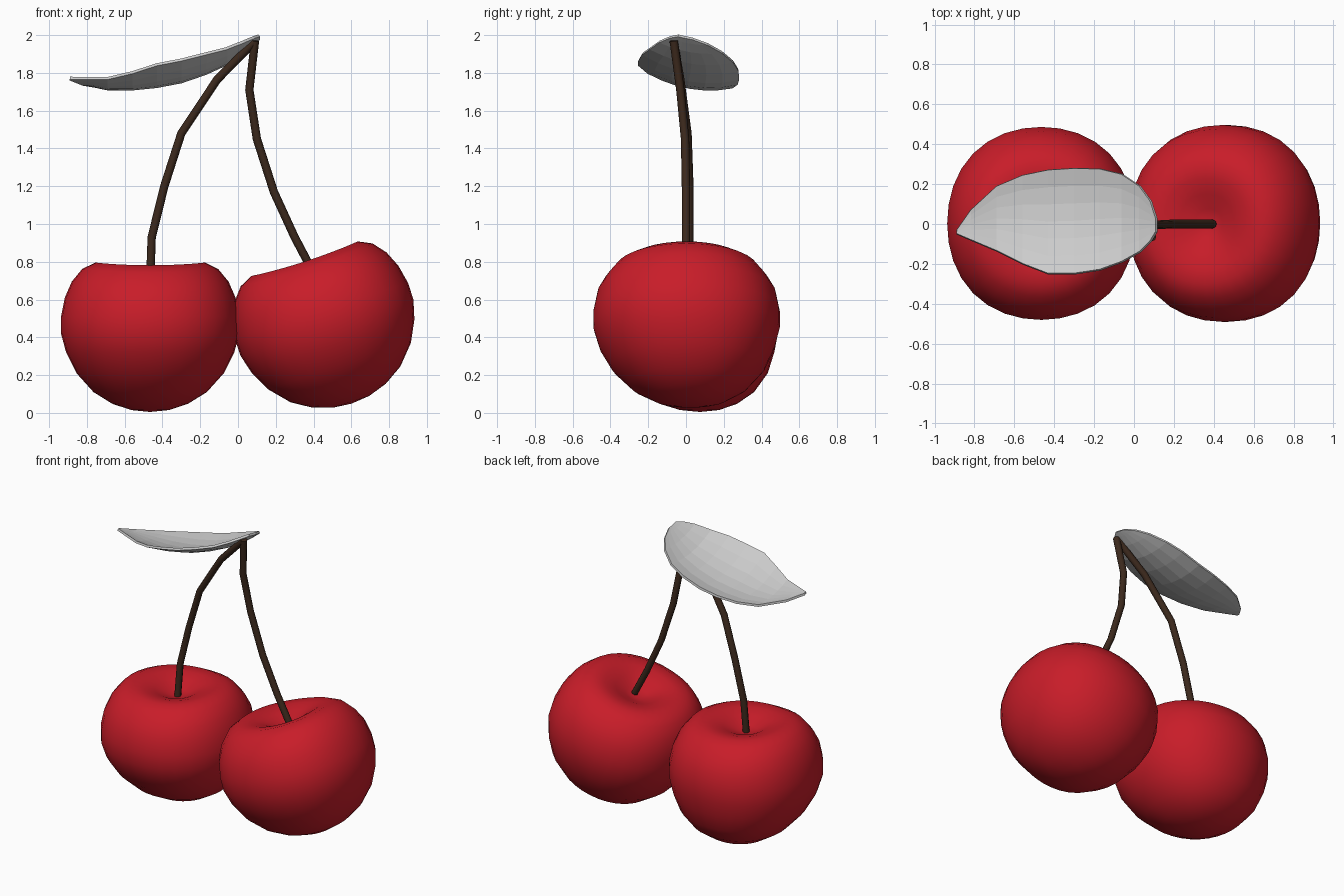
import bpy, bmesh, math
from mathutils import Matrix, Vector

if "Cube" in bpy.data.objects:
    bpy.data.objects.remove(bpy.data.objects["Cube"])


def material(name, rgb):
    m = bpy.data.materials.new(name)
    m.diffuse_color = (*rgb, 1)
    m.use_nodes = True
    m.node_tree.nodes["Principled BSDF"].inputs["Base Color"].default_value = m.diffuse_color
    return m


RED = material("cherry_red", (0.58, 0.012, 0.022))
BROWN = material("stem_brown", (0.045, 0.022, 0.012))


def add_mesh(name, bm, mat=None):
    bmesh.ops.recalc_face_normals(bm, faces=bm.faces)
    me = bpy.data.meshes.new(name)
    bm.to_mesh(me)
    bm.free()
    ob = bpy.data.objects.new(name, me)
    bpy.context.collection.objects.link(ob)
    if mat:
        me.materials.append(mat)
    return ob


# Fruit half-profile (radius, height), from the base up into the stem dimple
PROFILE = [(0, -.405), (.10, -.395), (.20, -.362), (.30, -.30), (.39, -.20),
           (.445, -.09), (.472, .01), (.472, .10), (.452, .20), (.415, .285),
           (.36, .352), (.29, .386), (.215, .378), (.14, .352), (.07, .315), (0, .295)]


def cherry(name, centre, tilt, lean, scale=1.0):
    bm = bmesh.new()
    vs = [bm.verts.new((r, 0, z)) for r, z in PROFILE]
    es = [bm.edges.new(p) for p in zip(vs, vs[1:])]
    bmesh.ops.spin(bm, geom=vs + es, axis=(0, 0, 1), cent=(0, 0, 0),
                   angle=2 * math.pi, steps=32, use_merge=True)
    bmesh.ops.remove_doubles(bm, verts=bm.verts, dist=1e-4)
    for v in bm.verts:
        # slightly squarish plan, rim dipping front and back, base pushed backwards
        a = math.atan2(v.co.y, v.co.x)
        full = 1 + .025 * math.sin(2 * a) ** 2
        r = math.hypot(v.co.x, v.co.y)
        v.co.x *= full
        v.co.y = v.co.y * 1.025 * full - lean * min(v.co.z + .05, 0)
        if v.co.z > .25:
            v.co.z -= .05 * r * math.sin(a) ** 2
    bm.transform(Matrix.Translation(centre) @ Matrix.Rotation(tilt, 4, 'Y')
                 @ Matrix.Scale(scale, 4))
    ob = add_mesh(name, bm, RED)
    for p in ob.data.polygons:
        p.use_smooth = True


cherry("left_cherry", (-.465, .003, .41), 0, .2)
cherry("right_cherry", (.474, .003, .442), math.radians(-18), .06, 1.02)


# Stems: eight-sided tubes swept along bent paths
def stem(name, pts, radius=.022, sides=8):
    bm = bmesh.new()
    pts = [Vector(p) for p in pts]
    rings = []
    for i, p in enumerate(pts):
        d = pts[min(i + 1, len(pts) - 1)] - pts[max(i - 1, 0)]
        a = d.cross(Vector((0, 1, 0))).normalized()
        b = d.cross(a).normalized()
        rings.append([bm.verts.new(p + radius * (a * math.cos(t) + b * math.sin(t)))
                      for t in (2 * math.pi * k / sides for k in range(sides))])
    for r, s in zip(rings, rings[1:]):
        for k in range(sides):
            n = (k + 1) % sides
            bm.faces.new((r[k], r[n], s[n], s[k]))
    bm.faces.new(rings[0])
    bm.faces.new(rings[-1])
    ob = add_mesh(name, bm, BROWN)
    bpy.context.view_layer.objects.active = ob
    ob.select_set(True)
    bpy.ops.object.shade_smooth_by_angle(angle=math.radians(50))
    ob.select_set(False)


stem("left_stem", [(-.465, 0, .695), (-.457, .018, .93), (-.39, .018, 1.2),
                   (-.30, .008, 1.48), (-.11, -.03, 1.765), (.087, -.065, 1.965)])
stem("right_stem", [(.395, 0, .75), (.30, 0, .93), (.19, 0, 1.17), (.10, -.005, 1.45),
                    (.06, -.03, 1.71), (.09, -.065, 1.97)])

# Leaf: cupped, faceted sheet; stations of (x, front y, back y, spine z)
LEAF = [(-.89, -.05, -.03, 1.76), (-.82, -.08, .07, 1.75), (-.69, -.135, .19, 1.728),
        (-.56, -.20, .245, 1.727), (-.43, -.25, .272, 1.74), (-.30, -.25, .28, 1.765),
        (-.17, -.23, .277, 1.81), (-.06, -.19, .25, 1.86), (.03, -.14, .19, 1.92),
        (.085, -.085, .115, 1.965), (.112, -.04, .03, 1.988)]
COLS = 6
bm = bmesh.new()
rows = []
for x, y0, y1, z in LEAF:
    ys = [y0 + (y1 - y0) * k / COLS for k in range(COLS + 1)]
    rows.append([bm.verts.new((x, y, z - .21 * y + .83 * y * y)) for y in ys])
for r, s in zip(rows, rows[1:]):
    for k in range(COLS):
        bm.faces.new((r[k], s[k], s[k + 1], r[k + 1]))
leaf = add_mesh("leaf", bm)
thick = leaf.modifiers.new("thickness", 'SOLIDIFY')
thick.thickness = .015
thick.offset = 0
